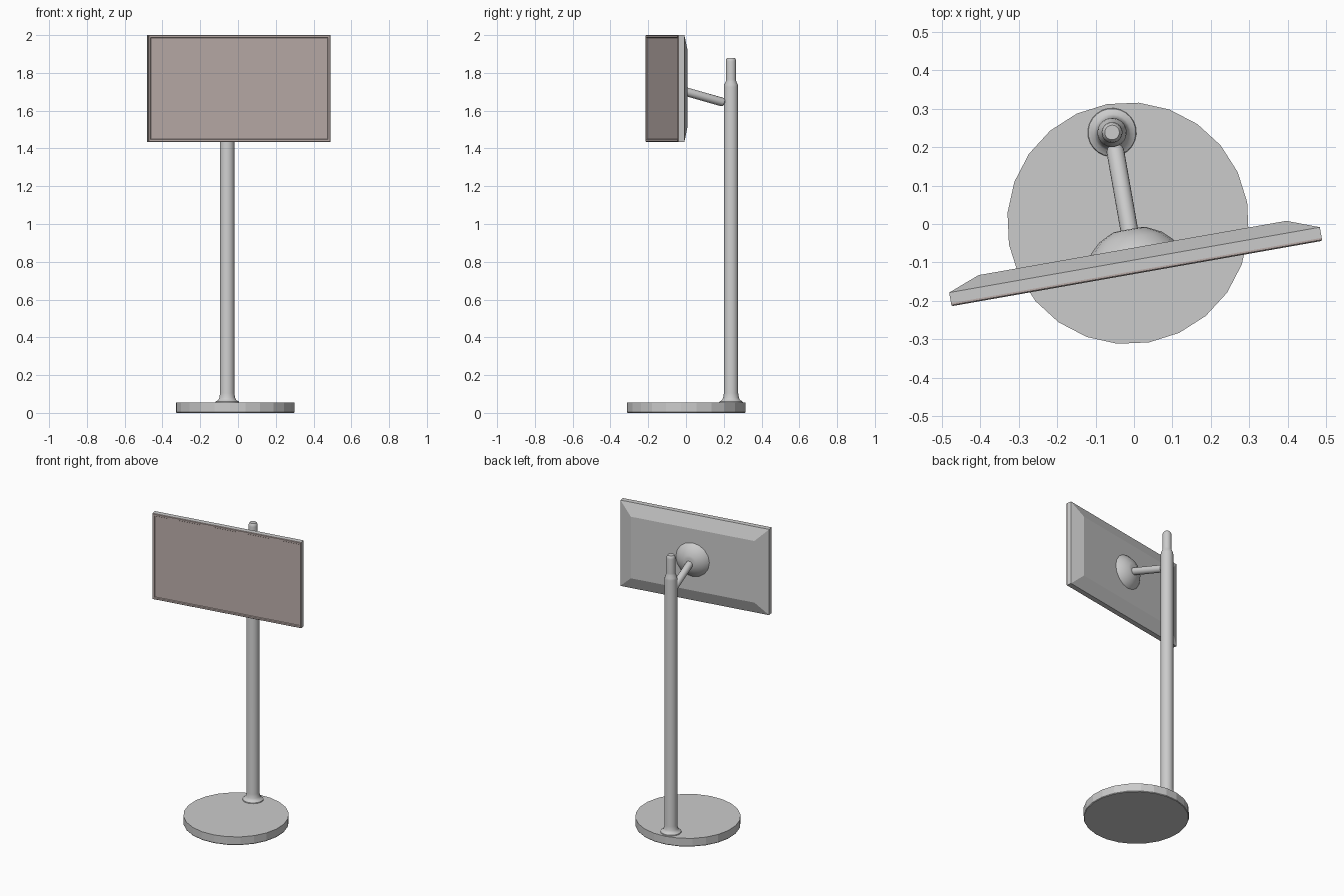
import bpy, bmesh
from math import radians, cos, sin, tau
from mathutils import Matrix, Vector

if "Cube" in bpy.data.objects:
    bpy.data.objects.remove(bpy.data.objects["Cube"])

# whole model is turned 10 degrees about the base centre
TURN = Matrix.Translation((-0.0155, 0.002, 0)) @ Matrix.Rotation(radians(10), 4, 'Z')


def skin(name, rings, place=Matrix(), smooth=True, mat=None):
    """Bridge a stack of equal-length point rings and cap both ends."""
    bm = bmesh.new()
    loops = [[bm.verts.new(p) for p in ring] for ring in rings]
    n = len(loops[0])
    for a, b in zip(loops, loops[1:]):
        for i in range(n):
            j = (i + 1) % n
            bm.faces.new((a[i], a[j], b[j], b[i]))
    bm.faces.new(loops[0][::-1])
    bm.faces.new(loops[-1])
    bmesh.ops.recalc_face_normals(bm, faces=bm.faces)
    me = bpy.data.meshes.new(name)
    bm.to_mesh(me)
    bm.free()
    ob = bpy.data.objects.new(name, me)
    bpy.context.collection.objects.link(ob)
    me.transform(TURN @ place)
    if mat:
        me.materials.append(mat)
    if smooth:
        bpy.ops.object.select_all(action='DESELECT')
        ob.select_set(True)
        bpy.context.view_layer.objects.active = ob
        bpy.ops.object.shade_smooth_by_angle(angle=radians(35))
    return ob


def lathe(name, profile, sides, place=Matrix(), smooth=True):
    rings = [[(r * cos(tau * i / sides), r * sin(tau * i / sides), z)
              for i in range(sides)] for r, z in profile]
    return skin(name, rings, place, smooth)


def rect(hx, hz, y):
    return [(-hx, y, -hz), (hx, y, -hz), (hx, y, hz), (-hx, y, hz)]


# round foot plate
lathe("base", [(0.312, 0), (0.315, 0.004), (0.315, 0.055)], 24, smooth=False)

# pole with flared collar and thinner tip
lathe("pole", [(0.065, 0.05), (0.062, 0.06), (0.048, 0.068), (0.042, 0.08),
               (0.038, 0.105), (0.038, 1.725), (0.036, 1.738), (0.028, 1.755),
               (0.027, 1.765), (0.027, 1.86), (0.025, 1.872), (0.019, 1.88)],
      24, Matrix.Translation((0, 0.24, 0)))

# screen: grey back housing with chamfered rear
ZC = Matrix.Translation((0, 0, 1.7175))
skin("screen_housing", [rect(0.49, 0.2825, -0.125), rect(0.49, 0.2825, -0.097),
                        rect(0.407, 0.203, -0.0655)], ZC, smooth=False)

# screen: tinted front with narrow lip and slightly recessed display
tint = bpy.data.materials.new("warm_grey")
tint.diffuse_color = (0.50, 0.42, 0.40, 1)
tint.use_nodes = True
tint.node_tree.nodes["Principled BSDF"].inputs["Base Color"].default_value = tint.diffuse_color
skin("screen_front", [rect(0.49, 0.2825, -0.125), rect(0.49, 0.2825, -0.130),
                      rect(0.487, 0.2795, -0.133), rect(0.477, 0.2695, -0.133),
                      rect(0.474, 0.2665, -0.128)], ZC, smooth=False, mat=tint)

# domed mount on the back of the screen
lathe("mount_dome", [(0.112, -0.067), (0.107, -0.06), (0.083, -0.037),
                     (0.045, -0.018), (0.03, -0.016)], 16,
      ZC @ Matrix.Rotation(radians(-90), 4, 'X'))

# round-ended arm between mount and pole
start, end = Vector((0, -0.04, 1.711)), Vector((0, 0.206, 1.642))
d = end - start
L = d.length
lathe("arm", [(0.023, 0), (0.023, L - 0.014), (0.019, L - 0.005), (0.010, L)], 16,
      Matrix.Translation(start) @ d.to_track_quat('Z', 'Y').to_matrix().to_4x4())
